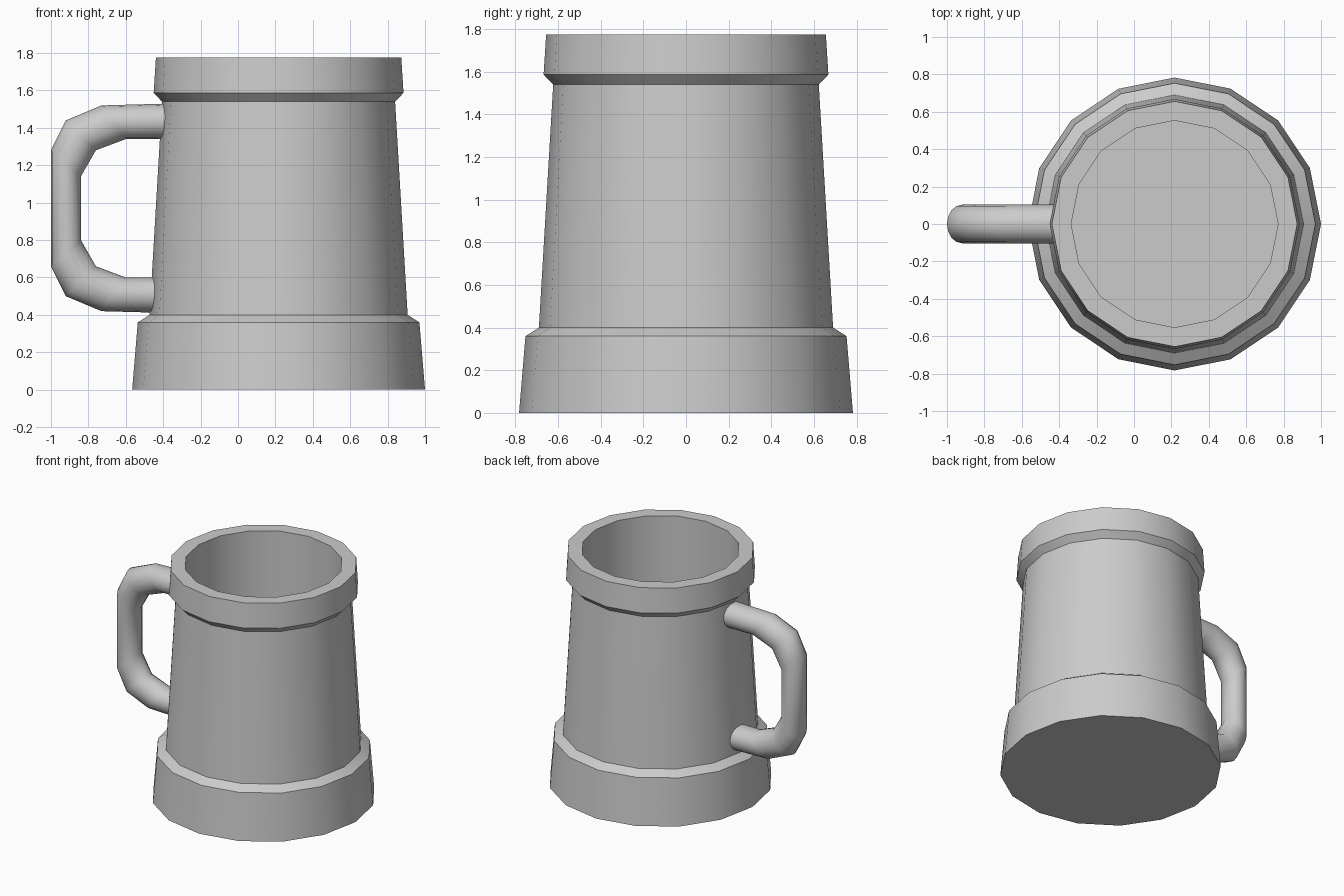
import bpy, bmesh
from math import cos, sin, tau, radians
from mathutils import Vector

if "Cube" in bpy.data.objects:
    bpy.data.objects.remove(bpy.data.objects["Cube"])


def loft(name, rings, smooth_angle):
    """Skin a list of equal-length rings and cap both ends."""
    bm = bmesh.new()
    loops = [[bm.verts.new(p) for p in ring] for ring in rings]
    n = len(loops[0])
    for a, b in zip(loops, loops[1:]):
        for i in range(n):
            j = (i + 1) % n
            bm.faces.new((a[i], a[j], b[j], b[i]))
    bm.faces.new(loops[0])
    bm.faces.new(loops[-1])
    bmesh.ops.recalc_face_normals(bm, faces=bm.faces[:])
    mesh = bpy.data.meshes.new(name)
    bm.to_mesh(mesh)
    bm.free()
    obj = bpy.data.objects.new(name, mesh)
    bpy.context.collection.objects.link(obj)
    bpy.ops.object.select_all(action='DESELECT')
    obj.select_set(True)
    bpy.context.view_layer.objects.active = obj
    bpy.ops.object.shade_smooth_by_angle(angle=radians(smooth_angle))
    return obj


# Mug body: 16-sided profile (radius, z), outside up, then down the inside
CX = 0.217
profile = [(0.783, 0), (0.753, 0.36), (0.69, 0.40), (0.623, 1.54),
           (0.668, 1.587), (0.656, 1.775), (0.553, 1.775), (0.553, 0.10)]
loft("mug_body", [[(CX + r * cos(tau * i / 16), r * sin(tau * i / 16), z)
                   for i in range(16)] for r, z in profile], 30)

# Handle: upper half as (outer x, outer z, inner x, inner z), mirrored below
MID_Z = 0.97
upper = [(-0.37, 1.53, -0.37, 1.34), (-0.73, 1.52, -0.60, 1.34),
         (-0.92, 1.44, -0.76, 1.28), (-1.0, 1.28, -0.84, 1.14)]
lower = [(ox, 2 * MID_Z - oz, ix, 2 * MID_Z - iz)
         for ox, oz, ix, iz in reversed(upper)]
rings = []
for ox, oz, ix, iz in upper + lower:
    outer, inner = Vector((ox, 0, oz)), Vector((ix, 0, iz))
    mid, half = (outer + inner) / 2, (outer - inner) / 2
    rings.append([mid + half * cos(tau * i / 16) + Vector((0, 0.103 * sin(tau * i / 16), 0))
                  for i in range(16)])
loft("handle", rings, 50)
